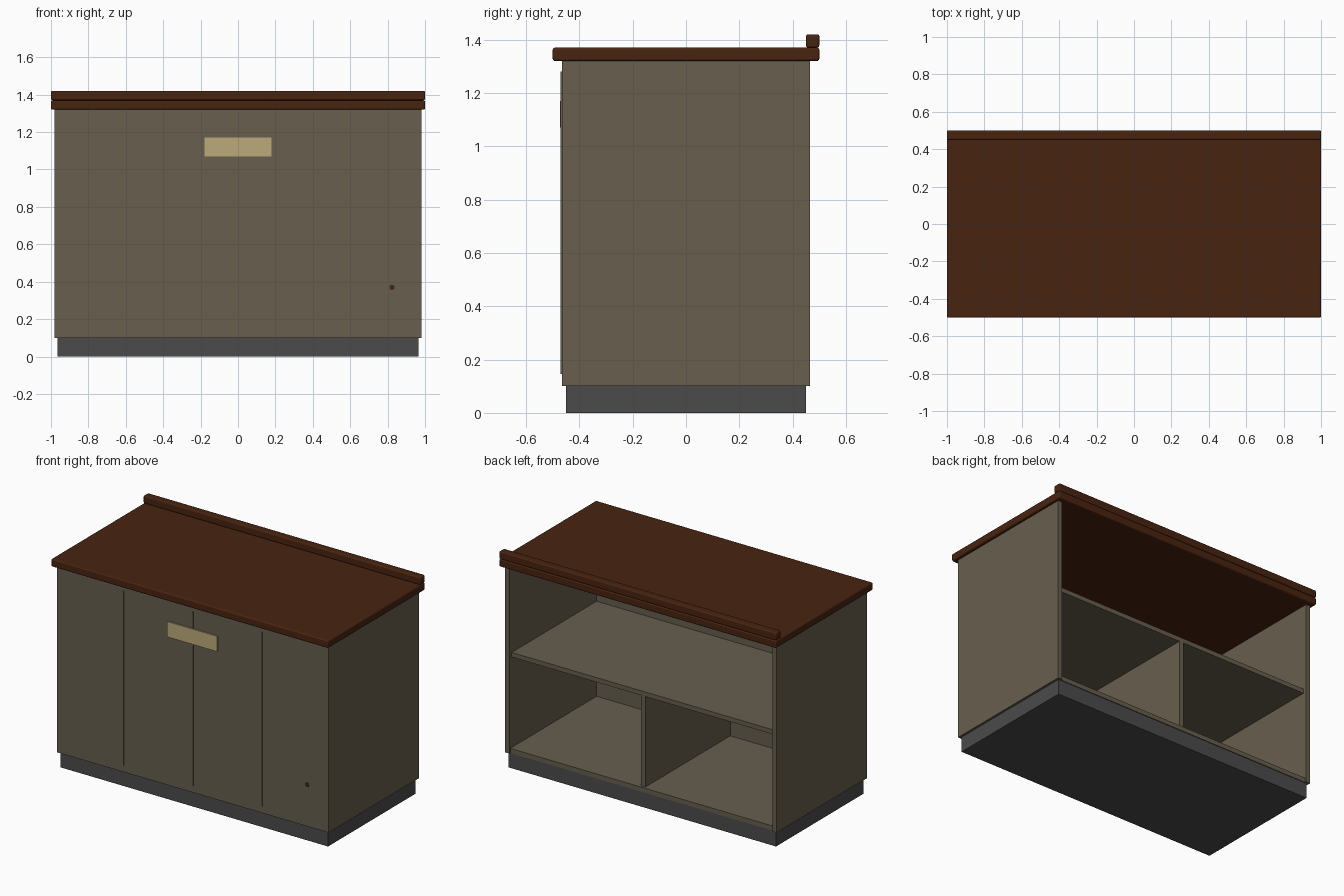
import bpy, math

if "Cube" in bpy.data.objects:
    bpy.data.objects.remove(bpy.data.objects["Cube"])


def material(name, rgb):
    m = bpy.data.materials.new(name)
    m.diffuse_color = (*rgb, 1)
    m.use_nodes = True
    m.node_tree.nodes["Principled BSDF"].inputs["Base Color"].default_value = m.diffuse_color
    return m


TAUPE = material("taupe panel", (0.135, 0.112, 0.077))
WOOD = material("dark wood", (0.064, 0.0175, 0.005))
GREY = material("charcoal plinth", (0.07, 0.07, 0.071))
GOLD = material("brass", (0.50, 0.40, 0.19))


def box(name, x, y, z, mat, bevel=0):
    """Box from (min, max) ranges on each axis."""
    lo, hi = zip(x, y, z)
    bpy.ops.mesh.primitive_cube_add(size=1, location=[(a + b) / 2 for a, b in zip(lo, hi)])
    o = bpy.context.object
    o.name = name
    o.scale = [b - a for a, b in zip(lo, hi)]
    bpy.ops.object.transform_apply(location=False, rotation=False, scale=True)
    o.data.materials.append(mat)
    if bevel:
        mod = o.modifiers.new("rounded edges", 'BEVEL')
        mod.width = bevel
        mod.segments = 3
        bpy.ops.object.shade_smooth_by_angle(angle=math.radians(35))
    return o


# Plinth
box("plinth", (-0.965, 0.965), (-0.45, 0.45), (0, 0.1), GREY)

# Carcass: sides, front, floor, shelf and divider (open at the back)
for side, s in (("left", -1), ("right", 1)):
    box(side + "_panel", sorted((s * 0.95, s * 0.98)), (-0.465, 0.465), (0.1, 1.32), TAUPE)
box("front_panel", (-0.95, 0.95), (-0.465, -0.435), (0.1, 1.32), TAUPE)
box("floor_panel", (-0.95, 0.95), (-0.435, 0.455), (0.1, 0.13), TAUPE)
box("shelf", (-0.95, 0.95), (-0.435, 0.44), (0.72, 0.75), TAUPE)
box("divider", (-0.015, 0.015), (-0.435, 0.44), (0.13, 0.72), TAUPE)

# Thin vertical trim strips on the front
for i, x in enumerate((-0.5, 0, 0.5)):
    box(f"front_strip_{i + 1}", (x - 0.003, x + 0.003), (-0.47, -0.465), (0.145, 1.28), TAUPE)

# Brass plate and small round spot on the front
box("brass_plate", (-0.18, 0.18), (-0.473, -0.465), (1.07, 1.17), GOLD)
bpy.ops.mesh.primitive_cylinder_add(vertices=16, radius=0.014, depth=0.002,
                                    location=(0.823, -0.465, 0.37),
                                    rotation=(math.pi / 2, 0, 0))
spot = bpy.context.object
spot.name = "front_spot"
spot.data.materials.append(WOOD)

# Countertop and raised back rail
box("countertop", (-1, 1), (-0.5, 0.5), (1.32, 1.37), WOOD, 0.008)
box("back_rail", (-1, 1), (0.45, 0.5), (1.37, 1.42), WOOD, 0.008)
